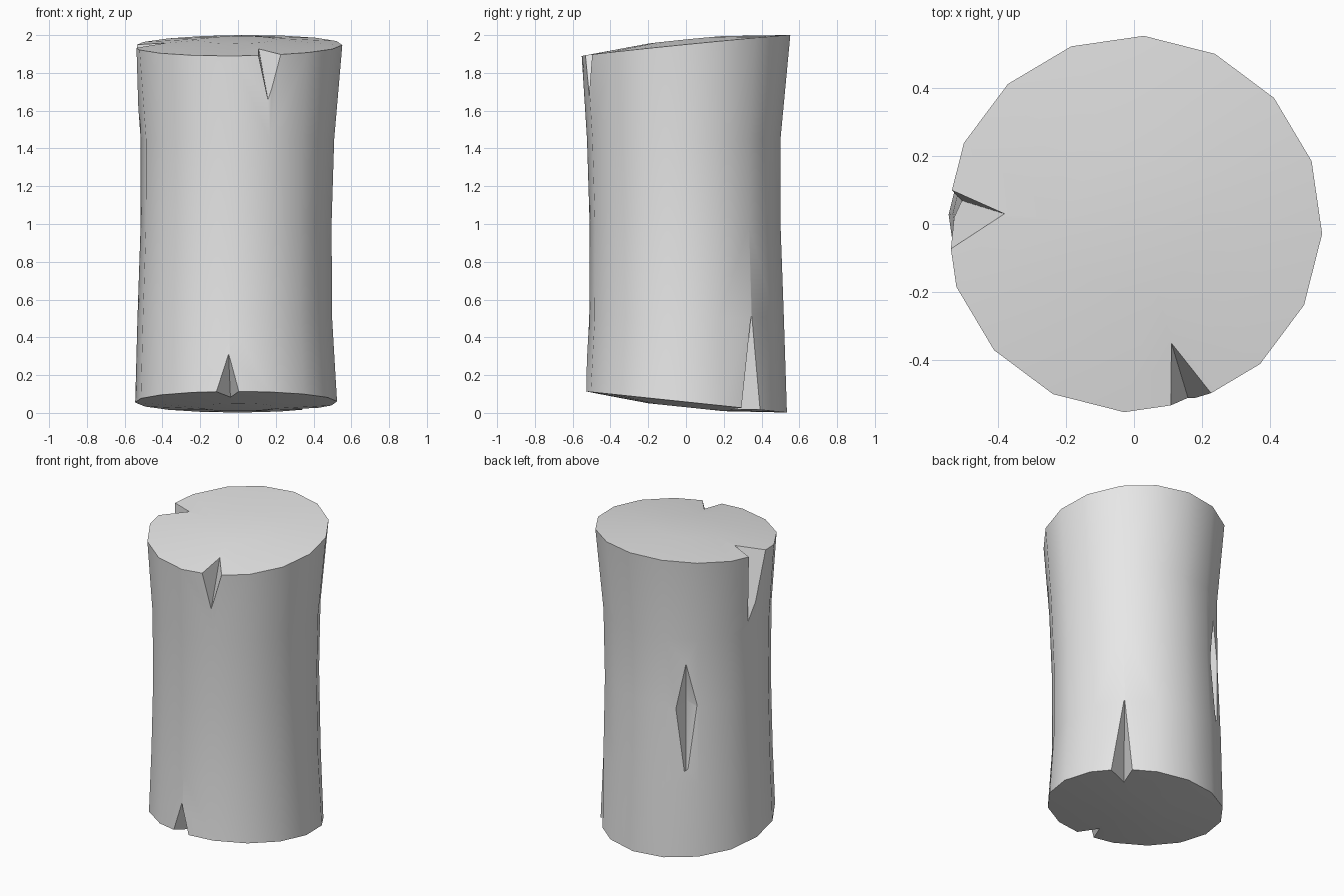
import bpy, bmesh
from math import cos, sin, radians
from mathutils import Vector

SIDES = 16
START = radians(87)

if "Cube" in bpy.data.objects:
    bpy.data.objects.remove(bpy.data.objects["Cube"], do_unlink=True)

grey = bpy.data.materials.new("plain_grey")
grey.use_nodes = True
grey.diffuse_color = (0.8, 0.8, 0.8, 1)
grey.node_tree.nodes["Principled BSDF"].inputs["Base Color"].default_value = (0.8, 0.8, 0.8, 1)


def top_z(x, y):
    return 1.945 + 0.1 * y + 0.01 * x


def bottom_z(x, y):
    return 0.058 - 0.105 * y


def make_object(name, bm):
    bmesh.ops.recalc_face_normals(bm, faces=bm.faces)
    mesh = bpy.data.meshes.new(name)
    bm.to_mesh(mesh)
    bm.free()
    mesh.materials.append(grey)
    obj = bpy.data.objects.new(name, mesh)
    bpy.context.collection.objects.link(obj)
    return obj


# Log: waisted trunk with slanted, slightly domed ends
# Each ring: radius, centre x, centre y, height (number or slanted plane), dome lift
rings = [
    (0.2, 0, 0, bottom_z, -0.028),
    (0.535, -0.01, 0, bottom_z, 0),
    (0.516, -0.017, 0.003, 0.5, 0),
    (0.506, -0.01, -0.005, 1.0, 0),
    (0.513, -0.003, -0.012, 1.45, 0),
    (0.553, 0, 0, top_z, 0),
    (0.2, 0, 0, top_z, 0.03),
]
bm = bmesh.new()
loops = []
for radius, cx, cy, height, lift in rings:
    loop = []
    for i in range(SIDES):
        a = START + radians(360 / SIDES) * i
        x, y = cx + radius * cos(a), cy + radius * sin(a)
        z = height(x, y) if callable(height) else height
        loop.append(bm.verts.new((x, y, z + lift)))
    loops.append(loop)
for low, high in zip(loops, loops[1:]):
    for i in range(SIDES):
        j = (i + 1) % SIDES
        bm.faces.new((low[i], low[j], high[j], high[i]))
bm.faces.new(loops[0])
bm.faces.new(loops[-1])
log = make_object("log", bm)


def cutter(points):
    bm = bmesh.new()
    for p in points:
        bm.verts.new(p)
    bmesh.ops.convex_hull(bm, input=bm.verts)
    obj = make_object("notch_cutter", bm)
    obj.hide_render = True
    return obj


def rim_notch(plane, lift, tip, inner, side_a, side_b):
    """Wedge that opens at a rim and narrows to a tip on the bark."""
    tip = Vector(tip)
    core = Vector((*inner, plane(*inner) + lift))
    points = [tip, tip + (core - tip) * 1.4]
    for side in (side_a, side_b):
        edge = Vector((*side, plane(*side)))
        points.append(tip + (edge + (edge - core) * 0.5 - tip) * 1.4)
    return cutter(points)


# Notches: two in the top rim, two in the bottom rim
cutters = [
    rim_notch(top_z, 0.015, (0.16, -0.515, 1.65), (0.11, -0.35), (0.108, -0.535), (0.225, -0.495)),
    rim_notch(top_z, 0.015, (-0.51, 0.07, 1.48), (-0.38, 0.03), (-0.548, 0.105), (-0.548, -0.08)),
    rim_notch(bottom_z, -0.015, (-0.05, -0.523, 0.315), (-0.04, -0.37), (-0.12, -0.525), (0.005, -0.53)),
    rim_notch(bottom_z, -0.015, (0.365, 0.345, 0.525), (0.28, 0.24), (0.43, 0.295), (0.345, 0.4)),
]

# Diamond split in the bark at the back
out = Vector((cos(radians(125)), sin(radians(125)), 0))
across = Vector((-out.y, out.x, 0))
up = Vector((0, 0, 1))
core = out * 0.4 + up
points = [core, out * 0.505 + up * 1.31, out * 0.512 + up * 0.525]
for s in (-1, 1):
    edge = out * 0.5 + across * 0.065 * s + up * (1 + 0.015 * s)
    points.append(core + (edge - core) * 1.4)
cutters.append(cutter(points))

for c in cutters:
    cut = log.modifiers.new("notch", 'BOOLEAN')
    cut.operation = 'DIFFERENCE'
    cut.solver = 'EXACT'
    cut.object = c

# Bake the cuts, then drop the cutters
depsgraph = bpy.context.evaluated_depsgraph_get()
carved = bpy.data.meshes.new_from_object(log.evaluated_get(depsgraph))
log.modifiers.clear()
log.data = carved
for c in cutters:
    bpy.data.objects.remove(c, do_unlink=True)

bpy.ops.object.select_all(action='DESELECT')
log.select_set(True)
bpy.context.view_layer.objects.active = log
bpy.ops.object.shade_smooth_by_angle(angle=radians(30))
